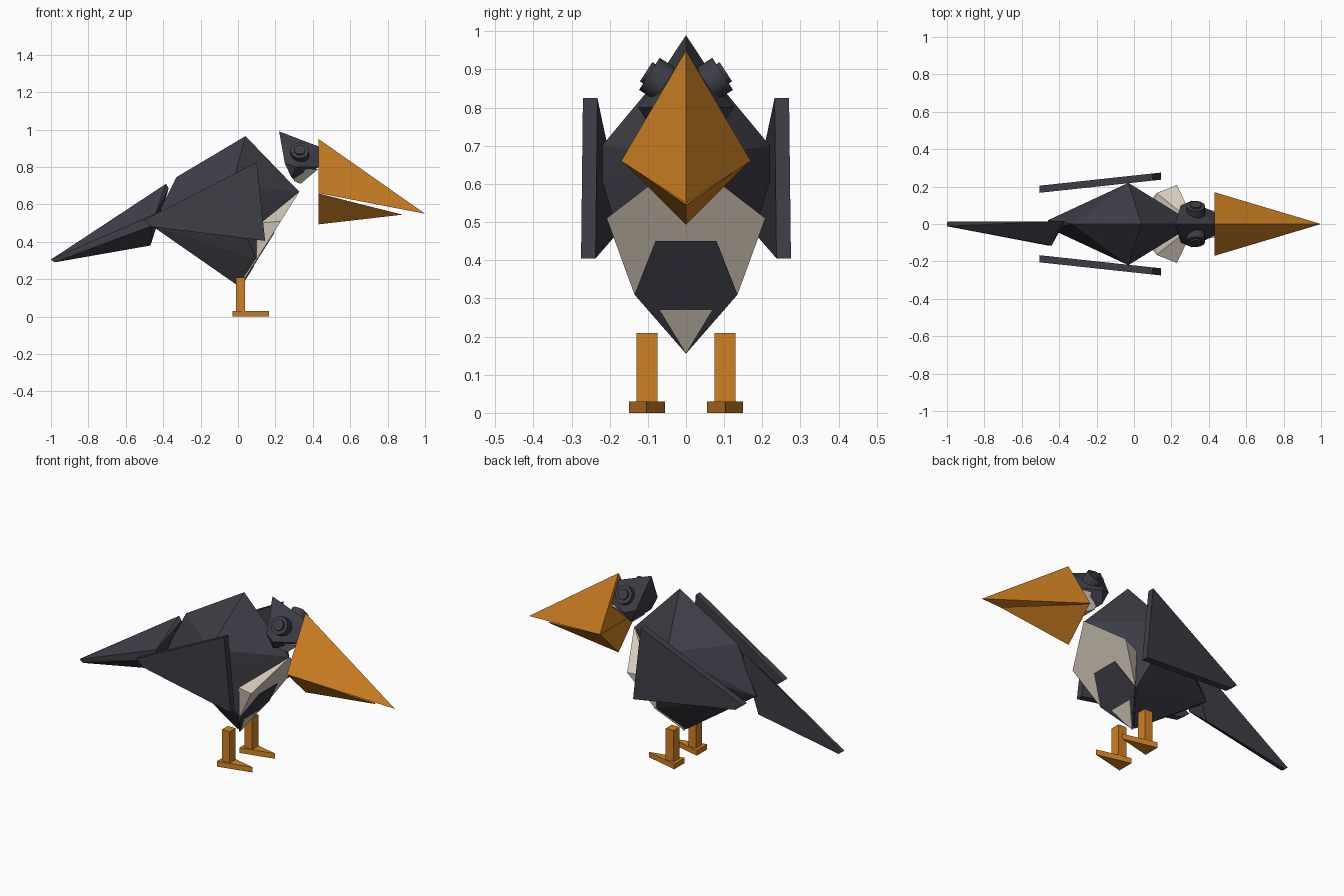
import bpy, bmesh
from mathutils import Vector

if "Cube" in bpy.data.objects:
    bpy.data.objects.remove(bpy.data.objects["Cube"])


def material(name, rgb):
    m = bpy.data.materials.new(name)
    m.diffuse_color = (*rgb, 1)
    m.use_nodes = True
    m.node_tree.nodes["Principled BSDF"].inputs["Base Color"].default_value = m.diffuse_color
    return m


DARK = material("charcoal feathers", (0.047, 0.047, 0.062))
CREAM = material("cream feathers", (0.66, 0.59, 0.49))
ORANGE = material("orange", (0.63, 0.22, 0.017))


def hull(name, pts, mat):
    """Faceted solid wrapped around a few corner points."""
    bm = bmesh.new()
    for p in pts:
        bm.verts.new(p)
    res = bmesh.ops.convex_hull(bm, input=bm.verts[:])
    loose = [v for v in bm.verts if not v.link_faces]
    bmesh.ops.delete(bm, geom=loose, context='VERTS')
    bmesh.ops.dissolve_limit(bm, angle_limit=0.01, verts=bm.verts[:], edges=bm.edges[:])
    bmesh.ops.recalc_face_normals(bm, faces=bm.faces[:])
    me = bpy.data.meshes.new(name)
    bm.to_mesh(me)
    bm.free()
    me.materials.append(mat)
    ob = bpy.data.objects.new(name, me)
    bpy.context.collection.objects.link(ob)
    return ob


def both(*pts):
    """Points plus their mirror across the body's centre plane."""
    out = []
    for x, y, z in pts:
        out.append((x, y, z))
        if y:
            out.append((x, -y, z))
    return out


def chest_x(z):
    return 0.33 + (z - 0.67) * 0.63


# Body
hull("body", both((0.04, 0, 0.965), (0.325, 0, 0.67), (-0.33, 0, 0.745),
                  (-0.46, 0.02, 0.485), (0, 0, 0.165), (-0.03, 0.22, 0.70),
                  (-0.03, 0.22, 0.61), (0.095, 0.13, 0.31)), DARK)

# Chest shield
hull("chest", both(*[(chest_x(z), y, z) for y, z in
                     ((0, 0.67), (0.208, 0.51), (0.135, 0.31), (0, 0.155))],
                   (0.12, 0.165, 0.50)), CREAM)


# Plates lying on the sloping chest
def chest_plate(name, outline, lift, mat):
    pts = [(chest_x(z) + d, y, z) for y, z in outline for d in (0, lift)]
    hull(name, both(*pts), mat)


chest_plate("belly_patch", ((0.08, 0.45), (0.135, 0.31), (0, 0.157)), 0.005, DARK)
chest_plate("lower_belly_patch", ((0.07, 0.27), (0, 0.155)), 0.009, CREAM)

# Head and throat
hull("head", both((0.22, 0, 0.99), (0.25, 0.10, 0.82), (0.285, 0.09, 0.745),
                  (0.31, 0.125, 0.80), (0.43, 0, 0.91), (0.43, 0.06, 0.80),
                  (0.32, 0, 0.715)), DARK)
hull("throat", both((0.31, 0.10, 0.785), (0.30, 0.05, 0.725), (0.335, 0.03, 0.71),
                    (0.43, 0.07, 0.79)), CREAM)

# Beak
hull("upper_beak", both((0.43, 0, 0.95), (0.43, 0.17, 0.66), (1.0, 0, 0.55)), ORANGE)
hull("lower_beak", both((0.43, 0.165, 0.658), (0.43, 0, 0.493), (0.88, 0, 0.545)), ORANGE)

# Tail: flat on one side, ridged on the other
hull("tail", [(-1.0, 0.012, 0.305), (-1.0, -0.012, 0.305), (-0.98, 0.012, 0.29),
              (-0.98, -0.012, 0.29), (-0.385, 0.015, 0.71), (-0.37, 0.015, 0.685),
              (-0.44, -0.115, 0.55), (-0.46, -0.115, 0.485),
              (-0.46, 0.0, 0.46), (-0.468, 0.01, 0.38)], DARK)

for side, s in (("left", 1), ("right", -1)):
    # Wing slab, closing in towards the tail
    pts = []
    for x, z in ((0.10, 0.825), (0.145, 0.405), (-0.46, 0.48), (-0.505, 0.515)):
        y = 0.275 + (x - 0.145) * 0.108
        pts += [(x, s * y, z), (x, s * (y - 0.038), z)]
    hull(side + "_wing", pts, DARK)

    # Leg and wedge foot
    hull(side + "_leg", [(x, s * y, z) for x in (-0.012, 0.038)
                         for y in (0.075, 0.13) for z in (0.02, 0.21)], ORANGE)
    hull(side + "_foot", [(x, s * y, z) for x, y in ((-0.03, 0.055), (-0.03, 0.15), (0.165, 0.103))
                          for z in (0, 0.03)], ORANGE)

    # Eye disc with a raised pupil
    axis = Vector((0, s * 0.84, 0.54))
    for part, r, depth, push in (("eye", 0.05, 0.05, 0.0), ("pupil", 0.03, 0.03, 0.02)):
        bpy.ops.mesh.primitive_cylinder_add(
            vertices=16, radius=r, depth=depth,
            location=Vector((0.33, s * 0.075, 0.875)) + axis * push,
            rotation=axis.to_track_quat('Z', 'Y').to_euler())
        ob = bpy.context.object
        ob.name = side + "_" + part
        ob.data.materials.append(DARK)
        bpy.ops.object.shade_smooth_by_angle()
